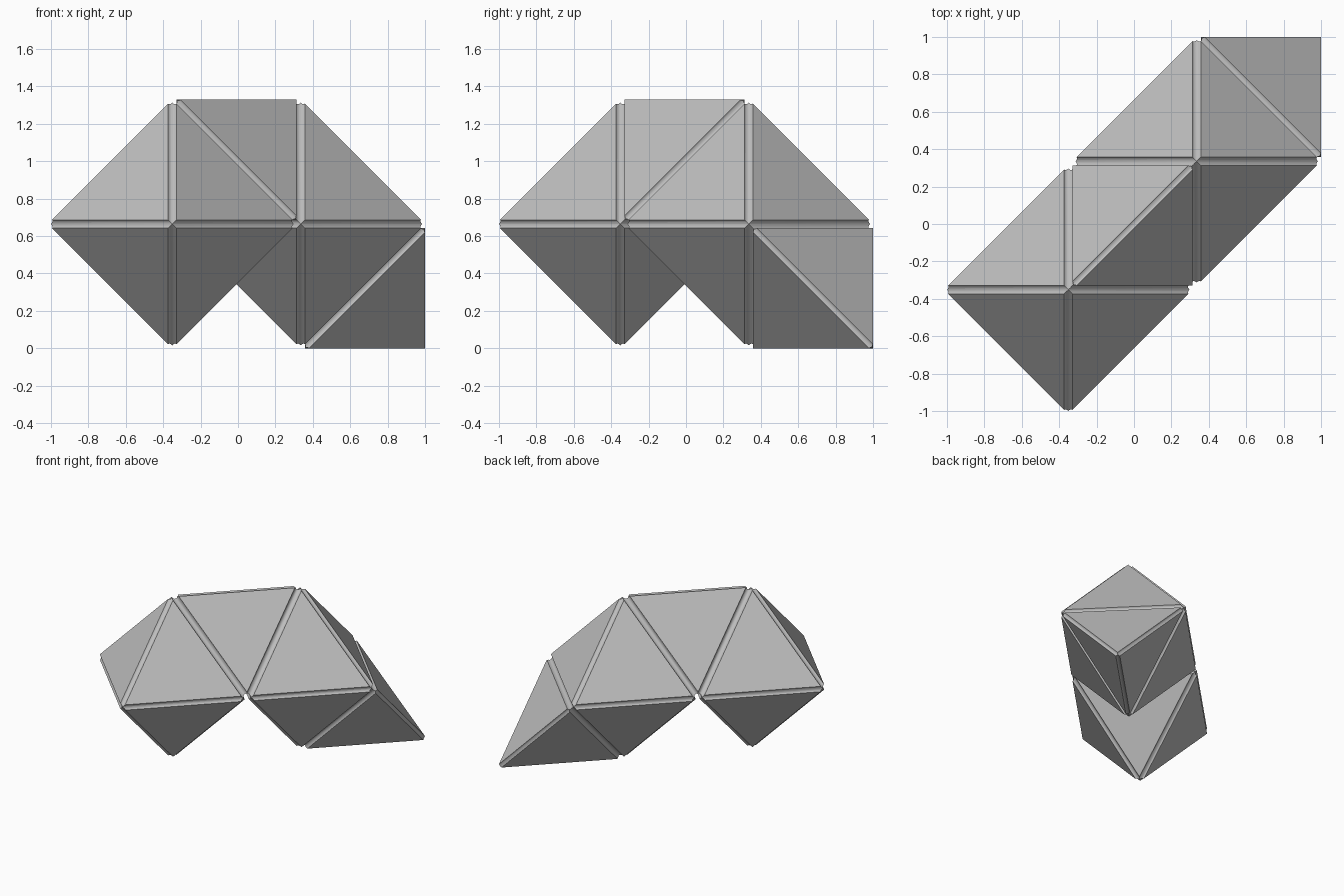
import bpy, bmesh
from math import sqrt, radians
from itertools import product
from mathutils import Vector, Matrix

cube = bpy.data.objects.get("Cube")
if cube:
    bpy.data.objects.remove(cube, do_unlink=True)

R = 0.027                          # groove radius
S = (2 + R * (sqrt(2) + sqrt(2 / 3))) / 3   # lattice step
C = -1 + S - sqrt(2) * R           # first block centre in x and y
Z = S - R * sqrt(2 / 3)            # block centre height

grey = bpy.data.materials.new("plain grey")
grey.use_nodes = True
grey.diffuse_color = (0.52, 0.52, 0.52, 1)
grey.node_tree.nodes["Principled BSDF"].inputs["Base Color"].default_value = (0.52, 0.52, 0.52, 1)


def add_object(name, bm):
    bmesh.ops.recalc_face_normals(bm, faces=bm.faces[:])
    mesh = bpy.data.meshes.new(name)
    bm.to_mesh(mesh)
    bm.free()
    obj = bpy.data.objects.new(name, mesh)
    bpy.context.scene.collection.objects.link(obj)
    return obj


def grooved_solid(name, corners, location):
    """Regular solid with a round channel cut along every edge."""
    bm = bmesh.new()
    for co in corners:
        bm.verts.new(co)
    bmesh.ops.convex_hull(bm, input=bm.verts[:])
    edges = [(e.verts[0].co.copy(), e.verts[1].co.copy()) for e in bm.edges]
    solid = add_object(name, bm)

    # Round cutters along the edges
    cut = bmesh.new()
    for a, b in edges:
        turn = (b - a).to_track_quat('Z', 'Y').to_matrix().to_4x4()
        bmesh.ops.create_cone(cut, cap_ends=True, segments=24, radius1=R, radius2=R,
                              depth=(b - a).length + 4 * R,
                              matrix=Matrix.Translation((a + b) / 2) @ turn)
    cutter = add_object(name + "_groove_cutter", cut)
    cutter.hide_render = True

    mod = solid.modifiers.new("grooves", 'BOOLEAN')
    mod.operation = 'DIFFERENCE'
    mod.solver = 'EXACT'
    mod.use_self = True
    mod.object = cutter
    graph = bpy.context.evaluated_depsgraph_get()
    mesh = bpy.data.meshes.new_from_object(solid.evaluated_get(graph))
    solid.modifiers.clear()
    solid.data = mesh
    bpy.data.objects.remove(cutter, do_unlink=True)

    mesh.materials.clear()
    mesh.materials.append(grey)
    for poly in mesh.polygons:
        poly.use_smooth = True
        poly.material_index = 0
    mesh.set_sharp_from_angle(angle=radians(30))
    solid.location = location
    return solid


octa = [Vector([S * sign if i == axis else 0 for i in range(3)])
        for axis in range(3) for sign in (-1, 1)]
tetra = [Vector(p) * S / 2 for p in product((-1, 1), repeat=3) if p[0] * p[1] * p[2] > 0]

# Two eight-sided blocks
grooved_solid("front_octahedron", octa, (C, C, Z))
grooved_solid("back_octahedron", octa, (C + S, C + S, Z))

# Four-sided blocks: one bridging the top, one at the back foot
grooved_solid("bridge_tetrahedron", tetra, (C + S / 2, C + S / 2, Z + S / 2))
grooved_solid("foot_tetrahedron", [-p for p in tetra], (C + 1.5 * S, C + 1.5 * S, Z - S / 2))
